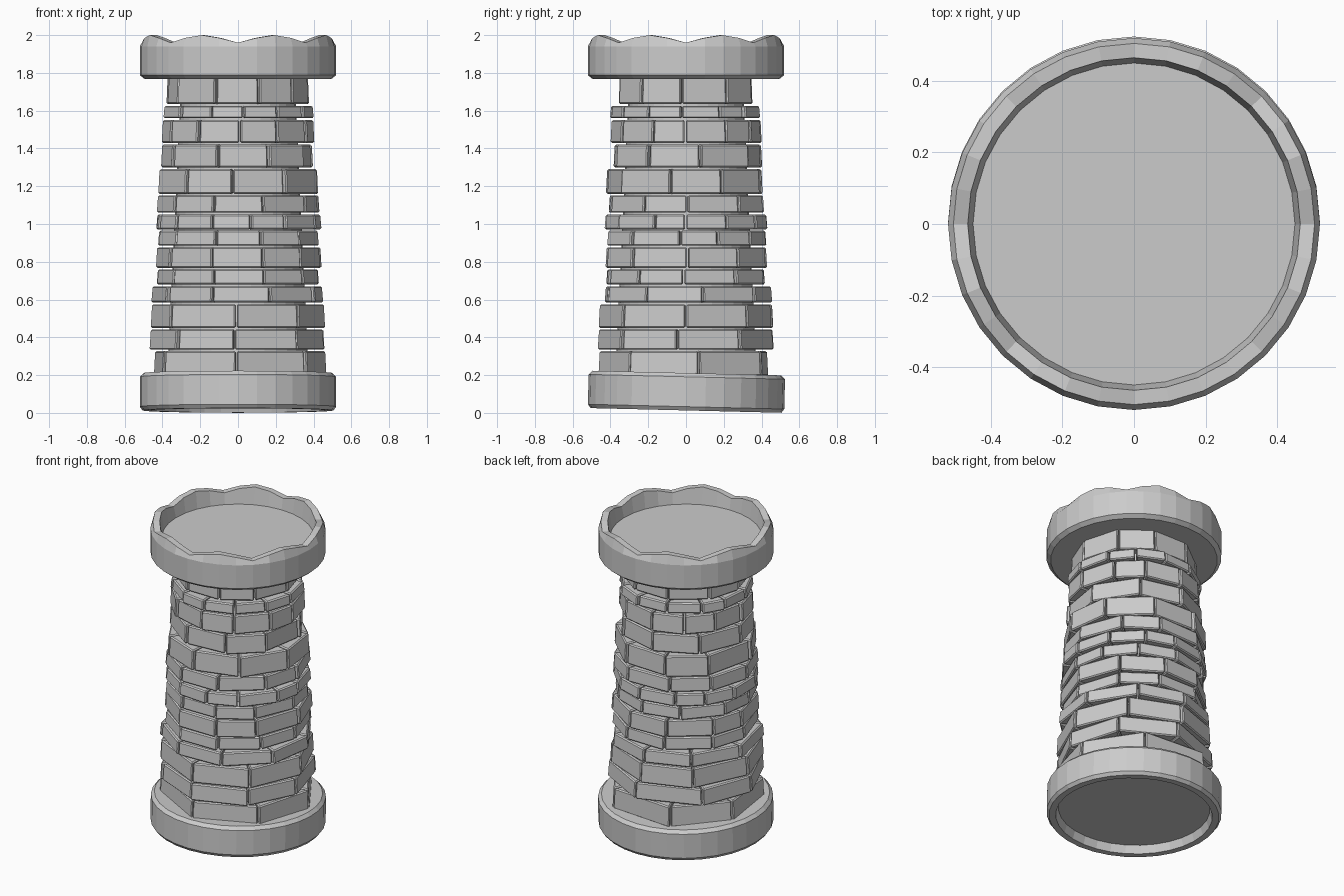
import bpy, bmesh, math, random
from mathutils import Matrix

if "Cube" in bpy.data.objects:
    bpy.data.objects.remove(bpy.data.objects["Cube"])

random.seed(4)
SEG = 32


def finish(bm, name):
    bmesh.ops.recalc_face_normals(bm, faces=bm.faces)
    me = bpy.data.meshes.new(name)
    bm.to_mesh(me)
    bm.free()
    ob = bpy.data.objects.new(name, me)
    bpy.context.collection.objects.link(ob)
    return ob


def lathe(name, profile, dip=None, tilt=0.0):
    """Revolve (radius, z) points, cap both ends; dip lowers chosen rim points."""
    bm = bmesh.new()
    rings = []
    for i, (r, z) in enumerate(profile):
        ring = []
        for k in range(SEG):
            a = 2 * math.pi * k / SEG
            dz = dip(i, k) if dip else 0
            ring.append(bm.verts.new((r * math.cos(a), r * math.sin(a), z - dz)))
        rings.append(ring)
    for a, b in zip(rings, rings[1:]):
        for k in range(SEG):
            n = (k + 1) % SEG
            bm.faces.new((a[k], a[n], b[n], b[k]))
    bm.faces.new(rings[0])
    bm.faces.new(rings[-1])
    bmesh.ops.rotate(bm, verts=bm.verts, matrix=Matrix.Rotation(tilt, 3, 'X'))
    return finish(bm, name)


# Base ring: slightly tilted, recessed underneath
base = lathe("base_ring", [(0.45, 0.05), (0.465, 0.0), (0.505, 0.0), (0.52, 0.02),
                           (0.52, 0.178), (0.50, 0.198)], tilt=math.radians(-1.4))
base.location.z = 0.013


# Crown: eight scalloped notches in the rim
def notch(i, k):
    return {0: 0.04, 1: 0.015, 3: 0.015}.get(k % 4, 0) if i in (3, 4) else 0


lathe("crown", [(0.495, 1.768), (0.52, 1.788), (0.52, 1.94), (0.505, 2.0),
                (0.465, 2.0), (0.45, 1.89)], dip=notch)

# Inner core behind the bricks
lathe("core", [(0.375, 0.19), (0.30, 1.775)])

# Brick courses: bottom z, top z, corner radius, x of one front joint, brick count
COURSES = [
    (0.195, 0.327, 0.47, -0.01, 7), (0.335, 0.442, 0.467, -0.02, 8),
    (0.45, 0.575, 0.46, -0.01, 8), (0.585, 0.67, 0.46, -0.14, 9),
    (0.68, 0.76, 0.437, -0.13, 10), (0.768, 0.876, 0.44, -0.14, 10),
    (0.885, 0.965, 0.435, -0.12, 11), (0.972, 1.05, 0.44, -0.14, 13),
    (1.06, 1.152, 0.43, -0.13, 10), (1.16, 1.29, 0.427, -0.03, 9),
    (1.30, 1.42, 0.405, -0.11, 9), (1.43, 1.55, 0.402, 0.01, 12),
    (1.56, 1.626, 0.40, 0.03, 13), (1.635, 1.775, 0.377, -0.12, 10),
]
bm = bmesh.new()
for z0, z1, radius, x, count in COURSES:
    start = -math.pi / 2 + math.asin(x / radius)
    step = 2 * math.pi / count
    joints = [start + step * (j + (random.uniform(-0.12, 0.12) if j > 1 else 0))
              for j in range(count)]
    joints.append(start + 2 * math.pi)
    for a, b in zip(joints, joints[1:]):
        r = radius + random.uniform(-0.01, 0.006)
        gap = 0.004 / r
        corners = []
        for z, s in ((z0, 1.0), (z1, 0.985)):
            for ang, rad in ((a + gap, r * s), (b - gap, r * s),
                             (b - gap, r - 0.13), (a + gap, r - 0.13)):
                corners.append(bm.verts.new((rad * math.cos(ang), rad * math.sin(ang), z)))
        for f in ((3, 2, 1, 0), (4, 5, 6, 7), (0, 1, 5, 4),
                  (1, 2, 6, 5), (2, 3, 7, 6), (3, 0, 4, 7)):
            bm.faces.new([corners[i] for i in f])
bricks = finish(bm, "brick_courses")
bev = bricks.modifiers.new("soft_edges", 'BEVEL')
bev.width = 0.007
bev.segments = 1
